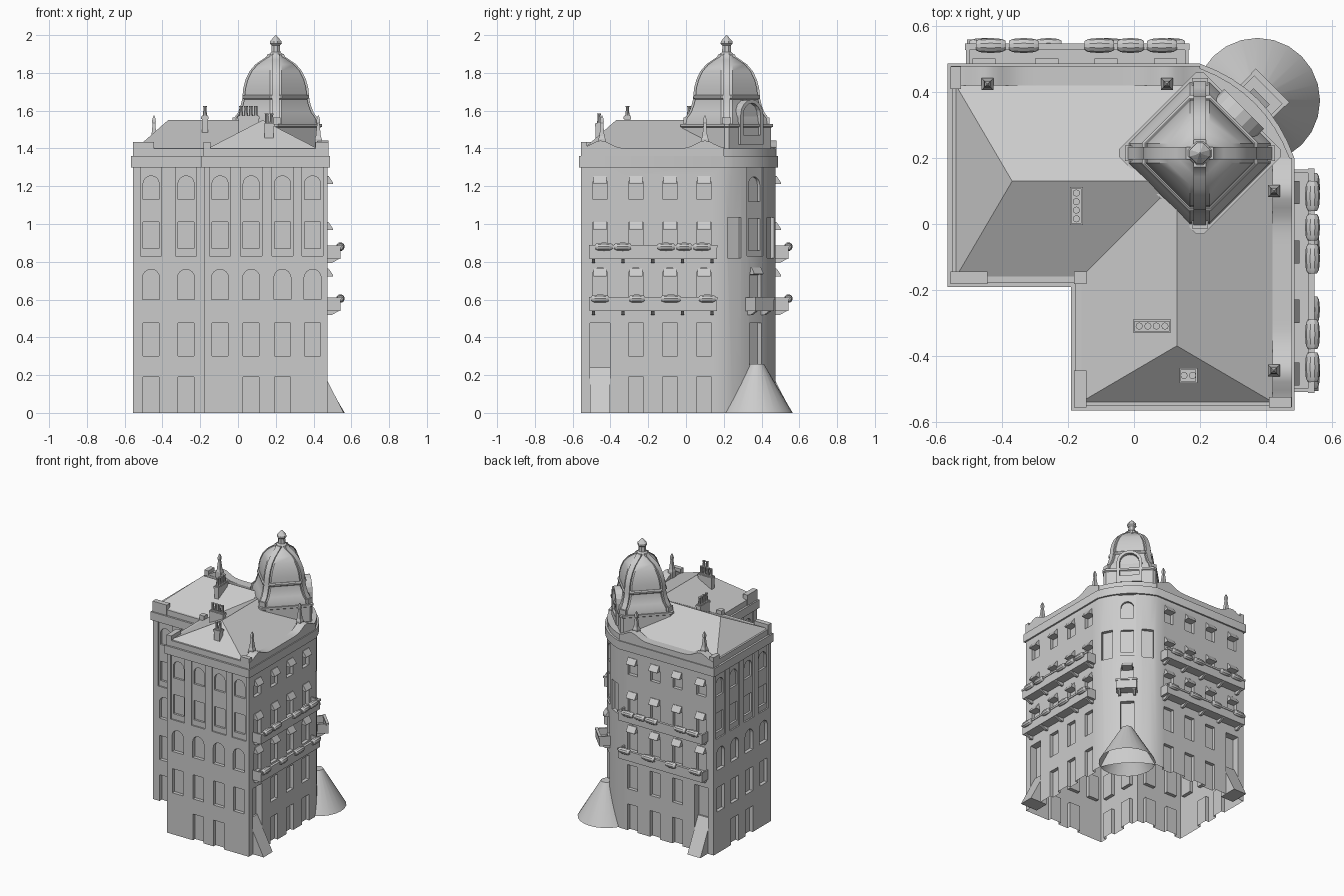
import bpy, bmesh, math
from mathutils import Matrix, Vector

if "Cube" in bpy.data.objects:
    bpy.data.objects.remove(bpy.data.objects["Cube"])

meshes = {}


def bm_of(name):
    return meshes.setdefault(name, bmesh.new())


def frame(x, y, deg):
    """Local axes: x = outward from the wall, y = along it, z = up."""
    return Matrix.Translation((x, y, 0)) @ Matrix.Rotation(math.radians(deg), 4, 'Z')


ID = Matrix.Identity(4)


def solid(name, M, pts, lo, hi, axis):
    """Extrude a 2D profile along local axis 'x' (y,z pts), 'y' (x,z pts) or 'z' (x,y pts)."""
    bm = bm_of(name)
    place = {'x': lambda p, e: (e, p[0], p[1]), 'y': lambda p, e: (p[0], e, p[1]),
             'z': lambda p, e: (p[0], p[1], e)}[axis]
    a, b = [[bm.verts.new(M @ Vector(place(p, e))) for p in pts] for e in (lo, hi)]
    n = len(pts)
    bm.faces.new(a)
    bm.faces.new(b[::-1])
    for i in range(n):
        bm.faces.new((a[i], a[(i + 1) % n], b[(i + 1) % n], b[i]))


def box(name, M, x0, x1, y0, y1, z0, z1):
    solid(name, M, [(x0, y0), (x1, y0), (x1, y1), (x0, y1)], z0, z1, 'z')


def loft(name, M, levels, ring, bottom=True):
    """Stack rings given by ring(radius) at each (radius, z)."""
    bm = bm_of(name)
    loops = [[bm.verts.new(M @ Vector((x, y, z))) for x, y in ring(r)] for r, z in levels]
    for a, b in zip(loops, loops[1:]):
        for i in range(len(a)):
            j = (i + 1) % len(a)
            bm.faces.new((a[i], a[j], b[j], b[i]))
    if bottom:
        bm.faces.new(loops[0])
    bm.faces.new(loops[-1])


def ngon(n):
    return lambda r: [(r * math.cos(2 * math.pi * i / n), r * math.sin(2 * math.pi * i / n)) for i in range(n)]


def diamond(c):
    def ring(r):
        k = min(c, r * 0.4)
        return [(r, -k), (r, k), (k, r), (-k, r), (-r, k), (-r, -k), (-k, -r), (k, -r)]
    return ring


def opening(u, w, z0, z1, arched):
    h = w / 2
    if not arched:
        return [(u - h, z0), (u + h, z0), (u + h, z1), (u - h, z1)]
    arc = [(u + h * math.cos(math.pi * i / 8), z1 - h + h * math.sin(math.pi * i / 8)) for i in range(9)]
    return [(u - h, z0), (u + h, z0)] + arc


def build(name, smooth=False):
    bm = meshes.pop(name)
    bmesh.ops.recalc_face_normals(bm, faces=bm.faces)
    me = bpy.data.meshes.new(name)
    bm.to_mesh(me)
    bm.free()
    ob = bpy.data.objects.new(name, me)
    bpy.context.collection.objects.link(ob)
    if smooth:
        soften(ob)
    return ob


def soften(ob):
    bpy.ops.object.select_all(action='DESELECT')
    ob.select_set(True)
    bpy.context.view_layer.objects.active = ob
    bpy.ops.object.shade_smooth_by_angle(angle=math.radians(30))


def cut(ob, name):
    cutter = build(name)
    cutter.hide_render = True
    mod = ob.modifiers.new(name, 'BOOLEAN')
    mod.operation, mod.object, mod.solver = 'DIFFERENCE', cutter, 'EXACT'
    bpy.context.view_layer.objects.active = ob
    bpy.ops.object.modifier_apply(modifier=name)
    bpy.data.objects.remove(cutter)


# L-shaped footprint with a bowed street corner, grown by o
def footprint(o):
    a, b, c = Vector((.475 + o, .2)), Vector((.4 + o, .4 + o)), Vector((.2, .475 + o))
    bow = [a * (1 - t) ** 2 + b * 2 * t * (1 - t) + c * t * t for t in (i / 8 for i in range(9))]
    e, n = -.555 - o, -.18 - o
    return [(n, e), (.475 + o, e)] + [tuple(p) for p in bow] + [(e, .475 + o), (e, n), (n, n)]


solid('walls', ID, footprint(0), 0, 1.32, 'z')
solid('cornice', ID, footprint(.012), 1.30, 1.36, 'z')
solid('parapet', ID, footprint(-.002), 1.355, 1.40, 'z')


def window(M, u, w, z0, z1, arched=False, depth=.025):
    solid('window_cutter', M, opening(u, w, z0, z1, arched), -depth, .03, 'x')


# rear walls: four bays on the wing ends, two in the courtyard notch
bays4, bays2 = [-.095, .07, .235, .395], [-.46, -.275]
for M, s, bays in ((frame(0, -.555, -90), 1, bays4), (frame(-.555, 0, 180), -1, bays4),
                   (frame(0, -.18, -90), 1, bays2), (frame(-.18, 0, 180), -1, bays2)):
    for u in bays:
        solid('strip_cutter', M, opening(s * u, .112, .83, 1.30, False), -.01, .03, 'x')
        if u not in (-.095, .395):
            window(M, s * u, .085, -.02, .19)
        window(M, s * u, .085, .30, .475)
        window(M, s * u, .09, .60, .76, True)
        window(M, s * u, .085, .87, 1.01)
        window(M, s * u, .085, 1.13, 1.255, True)


def balcony(M, u0, u1, z, brackets):
    box('balcony_floors', M, -.01, .068, u0, u1, z, z + .02)
    box('balcony_rails', M, .058, .068, u0, u1, z + .02, z + .07)
    for e in (u0, u1 - .01):
        box('balcony_rails', M, -.005, .058, e, e + .01, z + .02, z + .07)
    box('balcony_rails', M, .054, .073, u0 - .003, u1 + .003, z + .06, z + .073)
    for u in brackets:
        solid('balcony_brackets', M, [(-.01, z - .022), (.02, z - .022), (.06, z), (-.01, z)], u - .008, u + .008, 'y')


# street walls: awnings, balconies with planting, ramp doors, gables
for M, s in ((frame(.475, 0, 0), 1), (frame(0, .475, 90), -1)):
    for u in (-.455, -.265, -.085, .095):
        c = s * u
        if u == -.455:
            window(M, c, .105, -.02, .475, depth=.05)
            solid('door_ramps', M, [(-.052, 0), (.085, 0), (-.038, .24), (-.052, .24)], c - .052, c + .052, 'y')
        else:
            window(M, c, .08, -.02, .19)
            window(M, c, .08, .30, .475)
        window(M, c, .08, .58, .77, True)
        window(M, c, .075, .84, 1.01)
        window(M, c, .075, 1.13, 1.255, True)
        for z in (.765, 1.01, 1.255):
            solid('awnings', M, [(-.026, z), (.004, z), (.028, z - .035), (.028, z - .042), (-.026, z - .042)],
                  c - .035, c + .035, 'y')
    lo, hi = sorted((s * -.51, s * .165))
    plants = {.54: [(-.5, -.41), (-.3, -.22), (-.13, -.03), (.07, .155)],
              .815: [(-.48, -.39), (-.38, -.29), (-.15, -.06), (-.05, .03), (.04, .13)]}
    for z, clumps in plants.items():
        balcony(M, lo, hi, z, [s * (-.49 + .157 * i) for i in range(5)])
        for a, b in clumps:
            m, h = s * (a + b) / 2, (b - a) / 2
            T = M @ Matrix.Translation((.067, m, z + .065)) @ Matrix.Rotation(math.pi / 2, 4, 'X')
            loft('balcony_plants', T, [(.014, -h), (.02, -h * .75), (.023, 0), (.02, h * .75), (.014, h)], ngon(10))
    # wavy gable parapet with a finial on each crest
    wave = [(s * y, 1.40 + .042 * sum(math.exp(-((y - c) / .065) ** 2) for c in (-.45, .1)))
            for y in (-.555 + .0252 * i for i in range(31))]
    solid('gable_parapets', M, [(wave[0][0], 1.355)] + wave + [(wave[-1][0], 1.355)], -.055, .005, 'x')
    for u in (-.445, .1):
        F = M @ Matrix.Translation((-.05, s * u, 0)) @ Matrix.Rotation(math.pi / 4, 4, 'Z')
        loft('gable_finials', F, [(.026, 1.39), (.026, 1.45), (.019, 1.465), (.010, 1.53), (.014, 1.54),
                                  (.012, 1.555), (.003, 1.575)], ngon(4))

# bowed street corner: centre windows, flanking windows, small balcony
C = frame(.369, .369, 45)
solid('strip_cutter', C, opening(0, .12, .83, 1.30, False), -.012, .03, 'x')
window(C, 0, .09, .25, .475, depth=.03)
window(C, 0, .085, .58, .77, True, .03)
window(C, 0, .085, .86, 1.03, False, .03)
window(C, 0, .085, 1.12, 1.25, True, .03)
for x, y, a in ((.45, .257, 27.4), (.257, .45, 62.6)):
    window(frame(x, y, a), 0, .08, .82, 1.035)
balcony(C, -.07, .07, .54, (-.05, .05))
solid('awnings', C, [(-.03, .77), (.004, .77), (.026, .735), (-.03, .73)], -.035, .035, 'y')
loft('entrance_canopy', frame(.375, .375, 45), [(.19, 0), (.037, .26)], ngon(24), bottom=False)

walls = build('walls')
cut(walls, 'strip_cutter')
cut(walls, 'window_cutter')
bm = bmesh.new()  # open underside
bm.from_mesh(walls.data)
bmesh.ops.delete(bm, geom=[f for f in bm.faces if f.calc_center_median().z < .002 and abs(f.normal.z) > .9],
                 context='FACES_ONLY')
bm.to_mesh(walls.data)
bm.free()
soften(walls)

# hipped L roof
bm, E, R = bm_of('roof'), 1.40, 1.55
P = [bm.verts.new(p) for p in ((-.54, -.16, E), (-.16, -.16, E), (-.16, -.54, E), (.42, -.54, E), (.42, .2, E),
                               (.2, .42, E), (-.54, .42, E), (-.37, .13, R), (.13, .13, R), (.13, -.37, R))]
for f in ((6, 0, 7), (0, 1, 8, 7), (1, 2, 9, 8), (2, 3, 9), (3, 4, 8, 9), (4, 5, 8), (5, 6, 7, 8)):
    bm.faces.new([P[i] for i in f])

# raised parapet blocks
for x0, x1, y0, y1 in ((-.557, -.445, -.182, -.145), (-.182, -.145, -.557, -.445), (-.182, -.145, -.182, -.145),
                       (.41, .478, -.557, -.525), (-.557, -.525, .41, .478)):
    box('parapet_blocks', ID, x0, x1, y0, y1, 1.36, 1.435)

# chimneys with pots
for x, y, w, d, z, nx, ny in ((-.175, .055, .04, .115, 1.575, 1, 4), (.055, -.31, .115, .04, 1.575, 4, 1),
                              (.165, -.46, .055, .045, 1.535, 2, 1)):
    K = frame(x, y, 0)
    box('chimney_stacks', K, -w / 2 + .004, w / 2 - .004, -d / 2 + .004, d / 2 - .004, 1.41, z)
    box('chimney_stacks', K, -w / 2, w / 2, -d / 2, d / 2, z - .02, z - .005)
    for i in range(nx):
        for j in range(ny):
            px, py = (i - (nx - 1) / 2) * .026, (j - (ny - 1) / 2) * .026
            loft('chimney_pots', frame(x + px, y + py, 0), [(.011, z - .01), (.008, z + .04), (.011, z + .05)], ngon(8))

# corner dome: base, flared skirt, ring, bell, ribs and finial
D = frame(.2, .215, 0)
loft('dome_base', D, [(.235, 1.39), (.235, 1.51), (.245, 1.515), (.245, 1.53)], diamond(.012))
skirt = [(.215, 1.53), (.21, 1.56), (.188, 1.59), (.173, 1.63), (.166, 1.66)]
bell = [(.164, 1.68), (.16, 1.72), (.148, 1.765), (.126, 1.81), (.096, 1.845), (.06, 1.87), (.038, 1.885), (.03, 1.90)]
loft('dome', D, skirt + bell, diamond(.03))
loft('dome_ring', D, [(.168, 1.66), (.176, 1.667), (.176, 1.677), (.166, 1.684)], diamond(.032))
loft('dome_finial', D, [(.042, 1.885), (.036, 1.90), (.024, 1.91), (.022, 1.945), (.032, 1.955), (.03, 1.968),
                        (.012, 1.988), (.002, 2.0)], diamond(.01))
for k in range(4):
    F = frame(.2, .215, 90 * k)
    prof = skirt + bell
    solid('dome_ribs', F, [(r + .012, z) for r, z in prof] + [(max(r - .02, .005), z) for r, z in prof[::-1]],
          -.019, .019, 'y')
    box('dome_rib_feet', F, .18, .228, -.024, .024, 1.53, 1.565)

# arched dormer facing the corner
N = frame(.2, .215, 45)
solid('dormer', N, opening(0, .17, 1.42, 1.66, True), .06, .19, 'x')
solid('dormer_cutter', N, opening(0, .13, 1.47, 1.64, True), .165, .25, 'x')
cut(build('dormer'), 'dormer_cutter')

for name in list(meshes):
    build(name, name in ('dome', 'dome_ribs', 'entrance_canopy', 'balcony_plants', 'chimney_pots', 'gable_parapets',
                         'cornice', 'parapet'))
